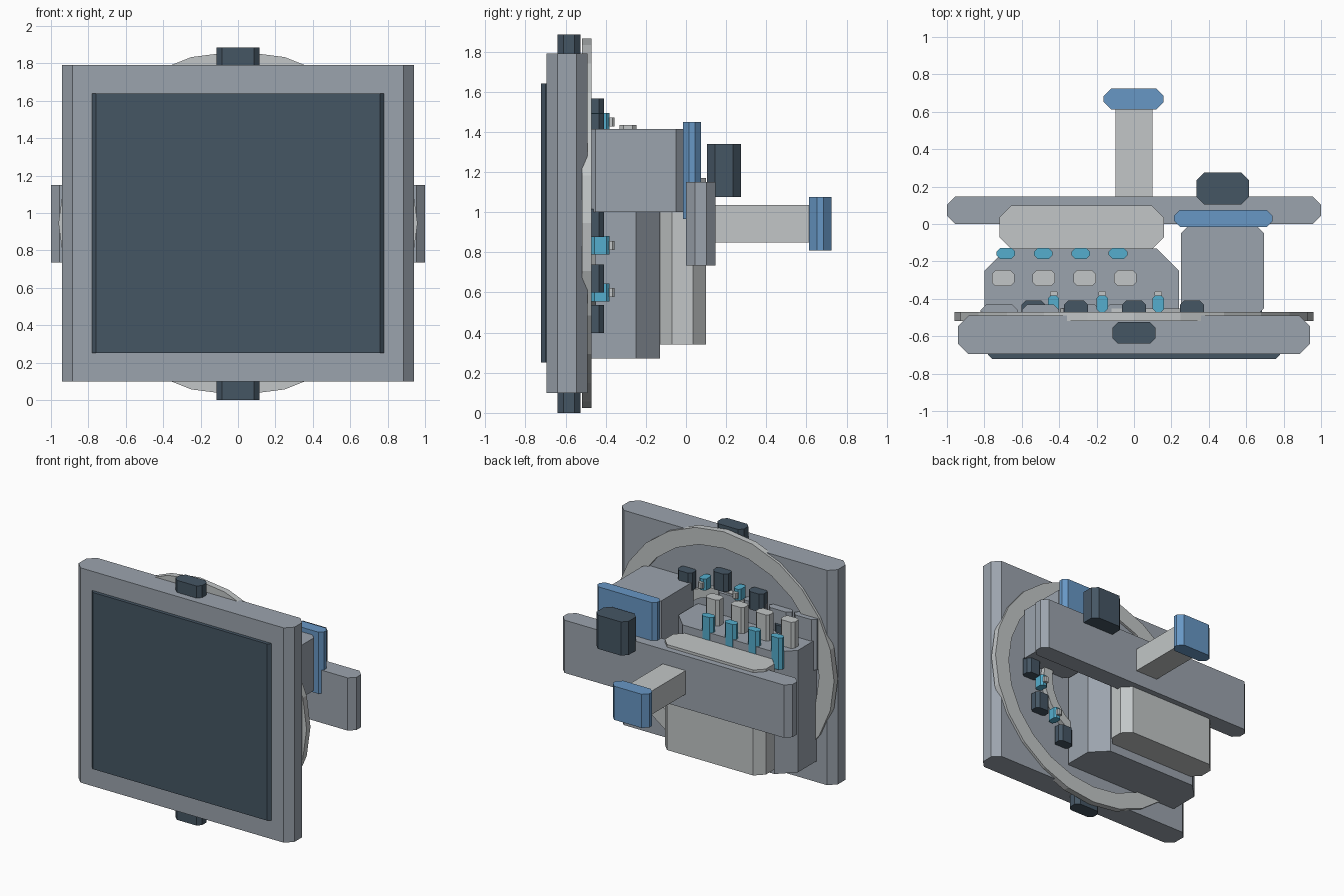
import bpy, bmesh, math

if "Cube" in bpy.data.objects:
    bpy.data.objects.remove(bpy.data.objects["Cube"])


def material(name, r, g, b):
    m = bpy.data.materials.new(name)
    m.diffuse_color = (r, g, b, 1)
    m.use_nodes = True
    m.node_tree.nodes["Principled BSDF"].inputs["Base Color"].default_value = m.diffuse_color
    return m


GREY = material("slate grey", .33, .37, .42)
DARK = material("dark slate", .06, .093, .127)
LIGHT = material("pale grey", .54, .565, .57)
BLUE = material("steel blue", .137, .31, .56)
CYAN = material("cyan", .09, .42, .61)


def finish(bm, name, mat):
    bmesh.ops.recalc_face_normals(bm, faces=bm.faces)
    me = bpy.data.meshes.new(name)
    bm.to_mesh(me)
    bm.free()
    me.materials.append(mat)
    ob = bpy.data.objects.new(name, me)
    bpy.context.collection.objects.link(ob)
    return ob


def block(name, mat, x, y, z, c=0.0):
    """Box between (min, max) pairs with its vertical edges chamfered by c."""
    (x0, x1), (y0, y1), (z0, z1) = x, y, z
    if c:
        pts = [(x0 + c, y0), (x1 - c, y0), (x1, y0 + c), (x1, y1 - c),
               (x1 - c, y1), (x0 + c, y1), (x0, y1 - c), (x0, y0 + c)]
    else:
        pts = [(x0, y0), (x1, y0), (x1, y1), (x0, y1)]
    bm = bmesh.new()
    low = [bm.verts.new((px, py, z0)) for px, py in pts]
    high = [bm.verts.new((px, py, z1)) for px, py in pts]
    bm.faces.new(low)
    bm.faces.new(high)
    for i in range(len(pts)):
        j = (i + 1) % len(pts)
        bm.faces.new((low[i], low[j], high[j], high[i]))
    return finish(bm, name, mat)


def span(centre, size):
    return (centre - size / 2, centre + size / 2)


CZ = 0.945  # height of the ring centre


def ring(name, mat, outer, inner, y0, y1, n=24):
    """Flat oval ring facing y; outer and inner are (x radius, z radius)."""
    bm = bmesh.new()
    loops = []
    for (rx, rz), y in ((outer, y0), (outer, y1), (inner, y1), (inner, y0)):
        loops.append([bm.verts.new((rx * math.sin(i * math.tau / n), y,
                                    CZ + rz * math.cos(i * math.tau / n)))
                      for i in range(n)])
    for k in range(4):
        a, b = loops[k], loops[(k + 1) % 4]
        for i in range(n):
            j = (i + 1) % n
            bm.faces.new((a[i], a[j], b[j], b[i]))
    return finish(bm, name, mat)


# Front panel, inset screen and edge tabs
block("front_panel", GREY, (-.94, .94), (-.695, -.49), (.10, 1.79), .055)
block("screen", DARK, (-.78, .78), (-.722, -.66), (.25, 1.64), .022)
block("top_tab", DARK, (-.115, .115), (-.64, -.525), (1.70, 1.885), .03)
block("bottom_tab", DARK, (-.115, .115), (-.64, -.525), (0, .19), .03)

# Rings on the back of the panel
ring("outer_ring", LIGHT, (.96, .92), (.83, .79), -.518, -.47)
ring("inner_ring", LIGHT, (.50, .47), (.42, .40), -.50, -.452)

# Dark blocks around an oval
for i in range(12):
    a = i * math.tau / 12
    block("ring_block", DARK, span(.62 * math.sin(a), .13), (-.50, -.408),
          span(CZ + .55 * math.cos(a), .14), .025)

# Small knobs with pale tips
for x, z in ((.13, 1.45), (-.17, 1.45), (-.43, 1.28), (.55, .835), (.42, .60)):
    block("knob", CYAN, span(x, .06), (-.47, -.382), span(z, .09), .015)
    block("knob_tip", LIGHT, span(x, .04), (-.39, -.357), span(z, .045), .008)

# Main body, rear casing and back row of keys
block("body", GREY, (-.80, .24), (-.60, -.13), (.27, 1.23), .12)
block("rear_casing", LIGHT, (-.72, .16), (-.135, .10), (.34, 1.17), .065)
for i in range(4):
    block("back_plate", GREY, span(-.72 + .22 * i, .20), (-.50, -.43),
          (1.0, 1.40), .03)
    block("tall_peg", LIGHT, span(-.70 + .218 * i, .12), (-.332, -.247),
          (1.1, 1.435), .02)
    block("short_peg", CYAN, span(-.685 + .2 * i, .10), (-.187, -.128),
          (1.1, 1.35), .02)

# Side box with plate and rear grip
block("side_box", GREY, (.25, .695), (-.49, -.01), (1.0, 1.415), .04)
block("side_plate", BLUE, (.215, .74), (-.015, .075), (.965, 1.45), .03)
block("rear_grip", DARK, (.335, .615), (.105, .275), (1.075, 1.34), .04)

# Crossbar with rear arm and end pad
block("crossbar", GREY, (-1, 1), (0, .147), (.735, 1.15), .045)
block("rear_arm", LIGHT, (-.10, .10), (.10, .63), (.85, 1.035))
block("end_pad", BLUE, (-.162, .158), (.612, .725), (.81, 1.075), .04)
